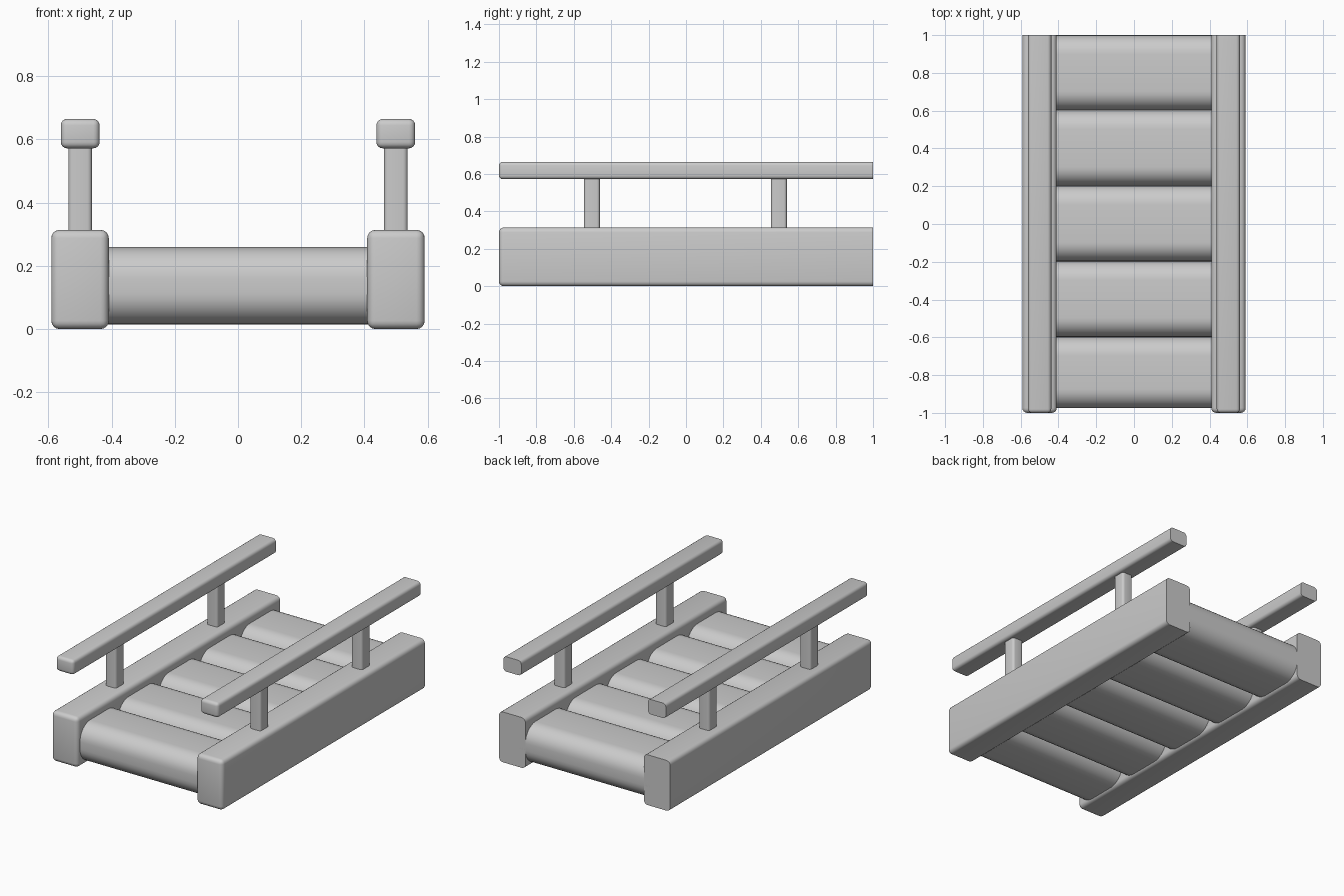
import bpy, bmesh, math

if "Cube" in bpy.data.objects:
    bpy.data.objects.remove(bpy.data.objects["Cube"])


def rounded_box(name, lo, hi, radius, keep_edge, segments=4):
    """Box from corner lo to corner hi, rounding the edges chosen by keep_edge."""
    bm = bmesh.new()
    bmesh.ops.create_cube(bm, size=1)
    for v in bm.verts:
        v.co = [a + (b - a) * (c + 0.5) for a, b, c in zip(lo, hi, v.co)]
    edges = [e for e in bm.edges if keep_edge(e)]
    bmesh.ops.bevel(bm, geom=edges, offset=radius, offset_type='OFFSET',
                    segments=segments, profile=0.5, affect='EDGES', clamp_overlap=True)
    mesh = bpy.data.meshes.new(name)
    bm.to_mesh(mesh)
    bm.free()
    obj = bpy.data.objects.new(name, mesh)
    bpy.context.collection.objects.link(obj)
    bpy.ops.object.select_all(action='DESELECT')
    obj.select_set(True)
    bpy.context.view_layer.objects.active = obj
    bpy.ops.object.shade_smooth_by_angle(angle=math.radians(40))
    return obj


def along(axis):
    return lambda e: abs(e.verts[0].co[axis] - e.verts[1].co[axis]) > 1e-5


def not_back(e):
    return not all(v.co.y > 0.999 for v in e.verts)


for side, s in (("left", -1), ("right", 1)):
    def span(a, b):
        return sorted((s * a, s * b))

    # Side beam and handrail: rounded in front, cut flat at the back
    x0, x1 = span(0.409, 0.591)
    rounded_box(f"{side}_beam", (x0, -1, 0), (x1, 1, 0.314), 0.026, not_back)
    x0, x1 = span(0.438, 0.561)
    rounded_box(f"{side}_handrail", (x0, -1, 0.572), (x1, 1, 0.665), 0.02, not_back)

    # Two posts between beam and handrail
    x0, x1 = span(0.462, 0.537)
    for label, y in (("front", -0.503), ("back", 0.497)):
        rounded_box(f"{side}_{label}_post", (x0, y - 0.042, 0.29),
                    (x1, y + 0.042, 0.6), 0.015, along(2))

# Deck planks, generously rounded along their length
for i in range(5):
    y0 = -0.975 if i == 0 else -1 + 0.4 * i + 0.003
    y1 = -0.6 + 0.4 * i + (0.003 if i < 4 else 0)
    rounded_box(f"plank_{i + 1}", (-0.45, y0, 0.014), (0.45, y1, 0.259),
                0.1, along(0), 8)
